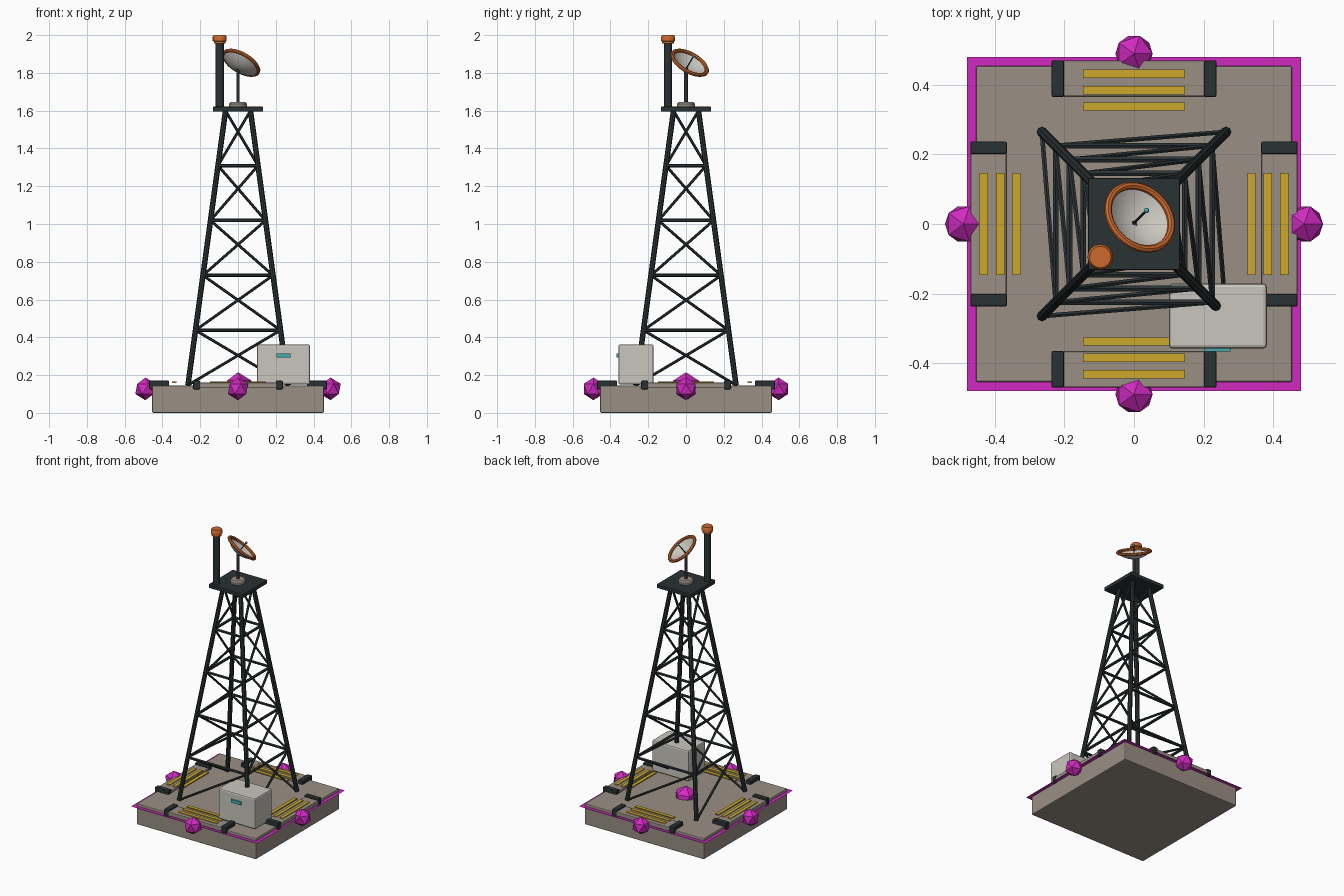
import bpy, bmesh, math
from mathutils import Vector, Matrix

if "Cube" in bpy.data.objects:
    bpy.data.objects.remove(bpy.data.objects["Cube"])


def mat(name, r, g, b):
    m = bpy.data.materials.new(name)
    lin = [((c / 255 + 0.055) / 1.055) ** 2.4 for c in (r, g, b)]
    m.diffuse_color = (*lin, 1)
    m.use_nodes = True
    m.node_tree.nodes["Principled BSDF"].inputs["Base Color"].default_value = m.diffuse_color
    return m


TAUPE = mat("taupe", 154, 143, 133)
DARK = mat("dark_steel", 42, 50, 52)
GREY = mat("mid_grey", 78, 84, 86)
LIGHT = mat("light_grey", 202, 198, 191)
ORANGE = mat("orange", 204, 104, 44)
YELLOW = mat("yellow", 204, 168, 42)
MAGENTA = mat("magenta", 208, 42, 192)
TEAL = mat("teal", 70, 170, 175)


def finish(name, bm, material, smooth=False):
    bmesh.ops.recalc_face_normals(bm, faces=bm.faces)
    me = bpy.data.meshes.new(name)
    bm.to_mesh(me)
    bm.free()
    me.materials.append(material)
    ob = bpy.data.objects.new(name, me)
    bpy.context.collection.objects.link(ob)
    if smooth:
        bpy.ops.object.select_all(action='DESELECT')
        ob.select_set(True)
        bpy.context.view_layer.objects.active = ob
        bpy.ops.object.shade_smooth_by_angle(angle=math.radians(35))
    return ob


def box(name, lo, hi, material, bevel=0.0, turn=0):
    lo, hi = Vector(lo), Vector(hi)
    bm = bmesh.new()
    bmesh.ops.create_cube(bm, size=1, matrix=Matrix.Translation((lo + hi) / 2)
                          @ Matrix.Diagonal((*(hi - lo), 1)))
    if bevel:
        bmesh.ops.bevel(bm, geom=bm.edges[:], offset=bevel, segments=2,
                        profile=0.5, affect='EDGES')
    bm.transform(Matrix.Rotation(turn * math.pi / 2, 4, 'Z'))
    return finish(name, bm, material)


def tube(bm, a, b, r, sides):
    a, b = Vector(a), Vector(b)
    d = b - a
    m = Matrix.Translation((a + b) / 2) @ d.to_track_quat('Z', 'Y').to_matrix().to_4x4()
    bmesh.ops.create_cone(bm, cap_ends=True, segments=sides, radius1=r, radius2=r,
                          depth=d.length, matrix=m)


def rod(name, a, b, r, sides, material, smooth=False):
    bm = bmesh.new()
    tube(bm, a, b, r, sides)
    return finish(name, bm, material, smooth)


def lathe(name, profile, material, matrix, closed=False, steps=32):
    bm = bmesh.new()
    vs = [bm.verts.new((r, 0, z)) for r, z in profile]
    pairs = list(zip(vs, vs[1:])) + ([(vs[-1], vs[0])] if closed else [])
    es = [bm.edges.new(p) for p in pairs]
    bmesh.ops.spin(bm, geom=vs + es, axis=(0, 0, 1), cent=(0, 0, 0),
                   angle=2 * math.pi, steps=steps)
    bmesh.ops.remove_doubles(bm, verts=bm.verts[:], dist=1e-5)
    bm.transform(matrix)
    return finish(name, bm, material, True)


def gem(name, loc, r):
    bm = bmesh.new()
    bmesh.ops.create_icosphere(bm, subdivisions=1, radius=r, matrix=Matrix.Translation(loc))
    return finish(name, bm, MAGENTA)


# Base slab with thin outline sheet
box("base_slab", (-0.455, -0.455, 0), (0.455, 0.455, 0.145), TAUPE, 0.006)
bm = bmesh.new()
bmesh.ops.create_grid(bm, x_segments=1, y_segments=1, size=0.48,
                      matrix=Matrix.Translation((0, 0, 0.127)))
finish("outline_sheet", bm, MAGENTA)

# Docking pad, clamps, stripes and marker on each side
for t in range(4):
    box("dock_pad", (-0.205, -0.47, 0.131), (0.205, -0.367, 0.16), TAUPE, 0.004, t)
    for s in (-1, 1):
        box("dock_clamp", (s * 0.219 - 0.018, -0.471, 0.125),
            (s * 0.219 + 0.018, -0.365, 0.171), DARK, 0.005, t)
    for y in (0.432, 0.385, 0.338):
        box("warning_stripe", (-0.147, -y - 0.012, 0.159), (0.147, -y + 0.012, 0.165),
            YELLOW, 0, t)
    a = t * math.pi / 2
    gem("edge_marker", (0.49 * math.cos(a), 0.49 * math.sin(a), 0.127), 0.06)
gem("centre_marker", (0, 0, 0.135), 0.08)

# Lattice tower: legs, rings and one rising diagonal per face and bay
Z0, Z1, BAYS = 0.147, 1.6, 5
CORNERS = [(-1, -1), (1, -1), (1, 1), (-1, 1)]


def node(corner, level):
    f = level / BAYS
    w = 0.265 + (0.066 - 0.265) * f
    cx, cy = CORNERS[corner % 4]
    return (cx * w, cy * w, Z0 + (Z1 - Z0) * f)


legs, rings, braces = bmesh.new(), bmesh.new(), bmesh.new()
for c in range(4):
    tube(legs, node(c, 0), node(c, BAYS), 0.0145, 8)
    for k in range(BAYS):
        if k:
            tube(rings, node(c, k), node(c + 1, k), 0.0095, 6)
        tube(braces, node(c, k), node(c + 1, k + 1), 0.0075, 6)
finish("tower_legs", legs, DARK)
finish("tower_rings", rings, DARK)
finish("tower_braces", braces, DARK)
box("top_platform", (-0.132, -0.132, 1.596), (0.132, 0.132, 1.621), DARK, 0.002)

# Equipment cabinet with display plate
box("cabinet", (0.1, -0.358, 0.15), (0.382, -0.171, 0.362), LIGHT, 0.01)
box("cabinet_display", (0.203, -0.367, 0.293), (0.278, -0.357, 0.315), TEAL)

# Beacon mast
AT = Matrix.Translation((-0.097, -0.095, 0))
rod("beacon_mast", (-0.097, -0.095, 1.615), (-0.097, -0.095, 1.96), 0.022, 16, DARK, True)
lathe("beacon_cap", [(0, 1.955), (0.031, 1.955), (0.031, 1.966), (0.037, 1.97),
                     (0.037, 1.991), (0.031, 2.0), (0, 2.0)], ORANGE, AT, steps=16)

# Dish pedestal
lathe("dish_foot", [(0, 1.62), (0.048, 1.62), (0.048, 1.635), (0.04, 1.645), (0, 1.645)],
      TAUPE, Matrix.Identity(4), steps=16)
rod("dish_pole", (0, 0, 1.64), (0, 0, 1.822), 0.0095, 10, GREY, True)

# Dish tilted towards the back right corner
N = Vector((0.45, 0.45, 0.77)).normalized()
APEX = Vector((-0.002, 0.001, 1.822))
TILT = Matrix.Translation(APEX) @ N.to_track_quat('Z', 'Y').to_matrix().to_4x4()
inner = [(0.102 * i / 6, 0.04 * (i / 6) ** 2) for i in range(7)]
outer = [(r, z - 0.005) for r, z in reversed(inner)]
lathe("dish_bowl", inner + outer, LIGHT, TILT)
ring = [(0.102 + 0.011 * math.cos(i * math.pi / 4 + math.pi / 8),
         0.041 + 0.010 * math.sin(i * math.pi / 4 + math.pi / 8)) for i in range(8)]
lathe("dish_rim", ring, ORANGE, TILT, closed=True)
rod("dish_feed", APEX, APEX + N * 0.082, 0.0035, 8, DARK, True)
bm = bmesh.new()
bmesh.ops.create_icosphere(bm, subdivisions=2, radius=0.008,
                           matrix=Matrix.Translation(APEX + N * 0.084))
finish("feed_tip", bm, TEAL, True)
